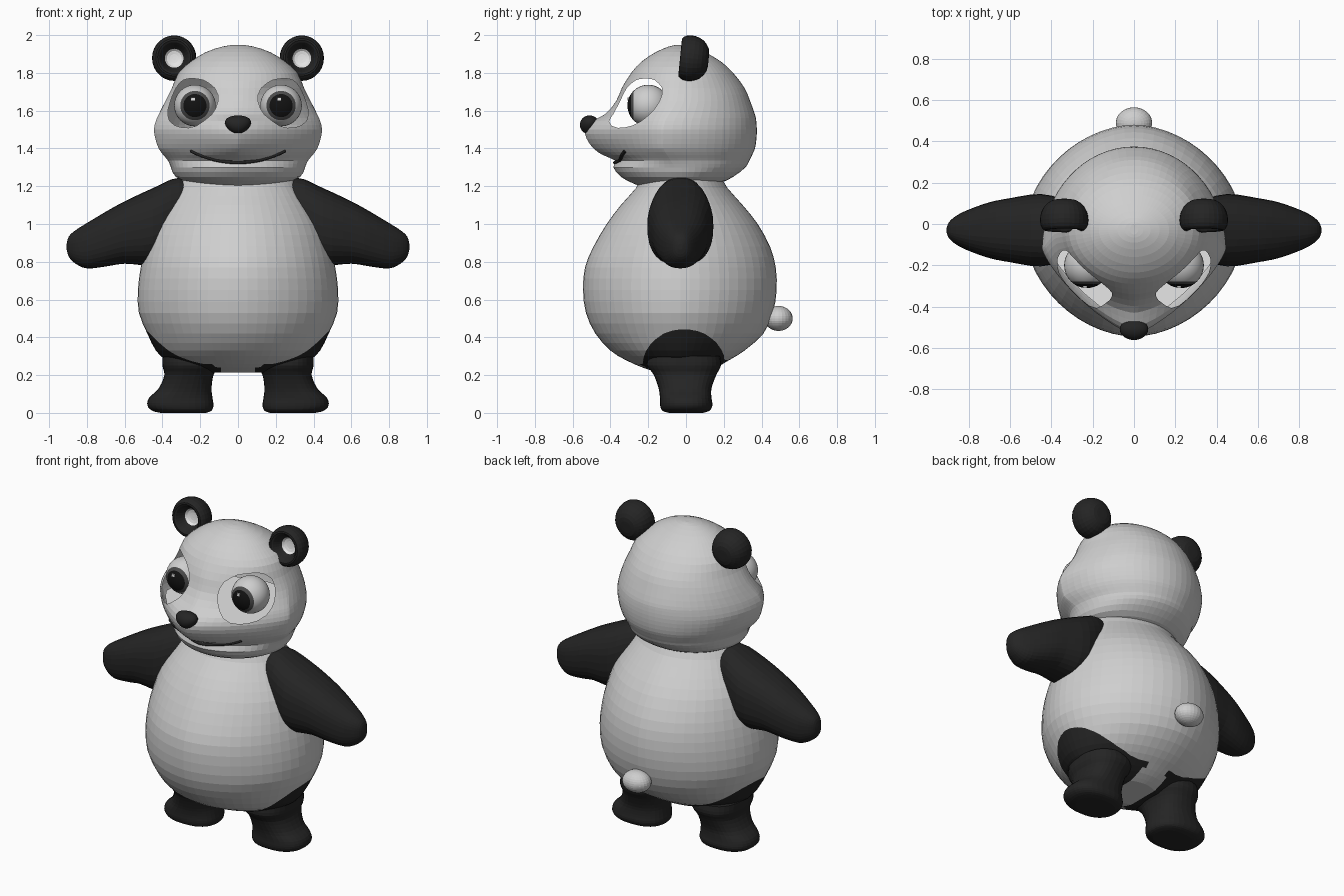
import bpy, bmesh, math
from mathutils import Vector, Matrix
from mathutils.bvhtree import BVHTree

if "Cube" in bpy.data.objects:
    bpy.data.objects.remove(bpy.data.objects["Cube"], do_unlink=True)


def material(name, value):
    m = bpy.data.materials.new(name)
    m.use_nodes = True
    color = (value, value, value, 1)
    m.diffuse_color = color
    bsdf = next(n for n in m.node_tree.nodes if n.type == 'BSDF_PRINCIPLED')
    bsdf.inputs["Base Color"].default_value = color
    return m


LIGHT = material("light fur", 0.62)
DARK = material("dark fur", 0.018)
WHITE = material("white", 0.95)
IRIS = material("iris grey", 0.07)
PUPIL = material("pupil black", 0.006)


def finish(name, bm, mats):
    mesh = bpy.data.meshes.new(name)
    bm.to_mesh(mesh)
    bm.free()
    for m in mats:
        mesh.materials.append(m)
    ob = bpy.data.objects.new(name, mesh)
    bpy.context.collection.objects.link(ob)
    return ob


def resample(rows, k):
    """Smooth spline through the rows, k steps per gap."""
    out = []
    for i in range(len(rows) - 1):
        a, b, c, d = (rows[max(0, min(len(rows) - 1, i + j))] for j in (-1, 0, 1, 2))
        for s in range(k):
            t = s / k
            out.append([q + t * (r - p) / 2 + t * t * (2 * p - 5 * q + 4 * r - w) / 2
                        + t ** 3 * (3 * q - p - 3 * r + w) / 2
                        for p, q, r, w in zip(a, b, c, d)])
    return out + [list(rows[-1])]


def loft(rows, place, sides=48, k=2):
    """Rows: height, u min, u max, v min, v max, v centre, front and back roundness."""
    bm = bmesh.new()
    rings, centres = [], []
    for h, u0, u1, v0, v1, vc, pf, pb in resample(rows, k):
        ring = []
        for i in range(sides):
            t = math.tau * i / sides
            c, s = math.cos(t), math.sin(t)
            e = 2 / (pf if s < 0 else pb)
            u = (u0 + u1) / 2 + (u1 - u0) / 2 * math.copysign(abs(c) ** e, c)
            v = vc + (v1 - vc if s > 0 else v0 - vc) * abs(s) ** e
            ring.append(bm.verts.new(place(u, v, h)))
        rings.append(ring)
        centres.append(place((u0 + u1) / 2, (v0 + v1) / 2, h))
    for a, b in zip(rings, rings[1:]):
        for i in range(sides):
            j = (i + 1) % sides
            bm.faces.new((a[i], a[j], b[j], b[i]))
    for ring, centre in ((rings[0], centres[0]), (rings[-1], centres[-1])):
        tip = bm.verts.new(centre)
        for i in range(sides):
            bm.faces.new((ring[i], ring[(i + 1) % sides], tip))
    bmesh.ops.recalc_face_normals(bm, faces=bm.faces[:])
    return bm


def carve(bm, field):
    """Cut the surface along field = 0 and return the faces inside."""
    values = {v: field(v.co) for v in bm.verts}
    cuts = []
    for e in bm.edges[:]:
        a, b = e.verts
        if values[a] * values[b] < 0:
            t = values[a] / (values[a] - values[b])
            cuts.append(bmesh.utils.edge_split(e, a, t)[1])
    bmesh.ops.connect_verts(bm, verts=cuts)
    return [f for f in bm.faces if field(f.calc_center_median()) < 0]


def ball(centre, scale, segments=24, rings=16, turn=None):
    bm = bmesh.new()
    m = Matrix.Translation(centre) @ Matrix.Diagonal((*scale, 1))
    bmesh.ops.create_uvsphere(bm, u_segments=segments, v_segments=rings, radius=1,
                              matrix=m @ turn if turn else m)
    return bm


def upright(u, v, h):
    return Vector((u, v, h))


# Body: pear-shaped loft, its lower sides coloured as the tops of the legs
body_rows = [  # height, half width, front, back
    (.215, .17, -.15, .1), (.24, .29, -.23, .16), (.28, .38, -.32, .23), (.33, .435, -.4, .31),
    (.42, .48, -.48, .41), (.53, .525, -.53, .46), (.65, .53, -.545, .48), (.77, .515, -.535, .475),
    (.88, .49, -.49, .445), (1, .45, -.42, .38), (1.1, .39, -.345, .3), (1.19, .33, -.265, .22),
    (1.24, .3, -.24, .19), (1.28, .26, -.2, .15)]
bm = loft([(z, -w, w, f, b, -.03, 1.85, 1.85) for z, w, f, b in body_rows], upright, 56)


def leg_top(p):
    dome = ((p.y + .01) / .22) ** 2 + ((p.z - .25) / .195) ** 2 - 1
    return max(dome, .09 - abs(p.x))


for f in carve(bm, leg_top):
    f.material_index = 1
finish("body", bm, [LIGHT, DARK])

# Head: loft with a wedge-shaped muzzle and open eye sockets
head_rows = [  # height, half width, front, back, widest y, front roundness
    (1.19, .08, -.22, 0, -.1, 2), (1.215, .24, -.28, .17, -.05, 2),
    (1.25, .33, -.345, .25, -.05, 1.9), (1.3, .355, -.385, .315, -.06, 1.8),
    (1.335, .37, -.375, .335, -.08, 1.6), (1.365, .395, -.44, .35, -.1, 1.4),
    (1.4, .42, -.49, .365, -.12, 1.3), (1.45, .437, -.525, .373, -.12, 1.3),
    (1.5, .445, -.535, .375, -.12, 1.3), (1.545, .435, -.5, .372, -.11, 1.35),
    (1.58, .42, -.43, .365, -.09, 1.5), (1.65, .385, -.37, .34, -.05, 1.7),
    (1.72, .35, -.34, .31, -.04, 1.8), (1.8, .315, -.29, .25, -.03, 2),
    (1.86, .25, -.235, .185, -.03, 2), (1.91, .17, -.16, .1, -.03, 2),
    (1.94, .08, -.09, .03, -.03, 2), (1.948, .02, -.05, 0, -.03, 2)]
bm = loft([(z, -w, w, f, b, c, p, 2) for z, w, f, b, c, p in head_rows], upright, 64)
surface = BVHTree.FromBMesh(bm)


def socket(p):
    if p.y > 0:
        return 1
    along = .79 * (abs(p.x) - .25) + .61 * (p.y + .27)
    rise = p.z - 1.64 - .1 * along
    return abs(along / .165) ** 2.3 + abs(rise / .13) ** 2.3 - 1


bmesh.ops.delete(bm, geom=carve(bm, socket), context='FACES')
finish("head", bm, [LIGHT])

# White floor inside the head, under the sockets
floor = [(z, -.41, .41, -.49, .3, -.12, 1.3, 2) for z in (1.45, 1.455)]
finish("mouth_floor", loft(floor, upright, 32, 1), [WHITE])

# Nose, narrower below
bm = ball((0, -.51, 1.525), (.078, .052, .05))
for v in bm.verts:
    v.co.x *= .85 + 5 * (v.co.z - 1.525)
for f in bm.faces:
    f.smooth = True
finish("nose", bm, [DARK])

# Smiling mouth line laid on the muzzle
points = []
for i in range(25):
    x = .25 * (i / 12 - 1)
    z = 1.325 + .062 * (x / .25) ** 2
    hit = surface.ray_cast(Vector((x, -1, z)), Vector((0, 1, 0)))[0]
    if hit:
        points.append(hit)
curve = bpy.data.curves.new("mouth", 'CURVE')
curve.dimensions = '3D'
curve.bevel_depth = .009
curve.bevel_resolution = 2
curve.use_fill_caps = True
line = curve.splines.new('POLY')
line.points.add(len(points) - 1)
for p, co in zip(line.points, points):
    p.co = (*co, 1)
curve.materials.append(DARK)
bpy.context.collection.objects.link(bpy.data.objects.new("mouth", curve))

# Tail
finish("tail", ball((0, .49, .5), (.088, .075, .066)), [LIGHT])

arm_rows = [  # reach, top, bottom, half depth
    (.2, 1.18, .95, .1), (.31, 1.245, .86, .14), (.45, 1.19, .785, .175), (.6, 1.12, .79, .155),
    (.7, 1.065, .775, .135), (.8, 1.005, .765, .1), (.86, .967, .79, .07),
    (.895, .935, .825, .04), (.907, .895, .865, .012)]
leg_rows = [  # height, inner, outer, front, back
    (0, .17, .41, -.09, .09), (.012, .14, .455, -.125, .125), (.04, .13, .48, -.137, .14),
    (.08, .135, .47, -.138, .135), (.13, .14, .42, -.145, .135), (.2, .13, .39, -.17, .16),
    (.25, .1, .4, -.205, .185), (.3, .1, .4, -.2, .18)]
ear_rows = [  # depth, radius
    (.12, .02), (.115, .06), (.085, .1), (.04, .119), (-.005, .118), (-.03, .1),
    (-.025, .08), (.01, .06), (.035, .04), (.04, .01)]

for side, s in (("left", 1), ("right", -1)):
    # Arm
    bm = loft([(x, b, t, -.03 - d, -.03 + d, -.03, 2.4, 2.4) for x, t, b, d in arm_rows],
              lambda u, v, h: Vector((s * h, v, u)), 32, 3)
    finish(side + "_arm", bm, [DARK])

    # Leg and foot
    bm = loft([(z, i, o, f, b, 0, 2.4, 2.4) for z, i, o, f, b in leg_rows],
              lambda u, v, h: Vector((s * u, v, h)), 32, 3)
    finish(side + "_leg", bm, [DARK])

    # Cupped ear with a pale centre
    spot = Vector((s * .338, 0, 1.88))
    tilt = Matrix.Rotation(-.1, 3, 'X')
    bm = loft([(d, -r, r, -r, r, 0, 2, 2) for d, r in ear_rows],
              lambda u, v, h: spot + tilt @ Vector((u * .97, h, v)), 28)
    for f in bm.faces:
        c = f.calc_center_median() - spot
        f.material_index = int(math.hypot(c.x, c.z) < .05 and c.y < .065)
    finish(side + "_ear", bm, [DARK, WHITE])

    # Eye, pole forward so iris and pupil follow its rings
    eye = Vector((s * .228, -.2, 1.627))
    bm = ball(eye, (.11, .11, .11), 32, 32, Matrix.Rotation(math.pi / 2, 4, 'X'))
    for f in bm.faces:
        f.smooth = True
        c = f.calc_center_median() - eye
        r = math.hypot(c.x, c.z)
        if c.y < 0:
            f.material_index = 2 if r < .061 else 1 if r < .077 else 0
    finish(side + "_eye", bm, [LIGHT, IRIS, PUPIL])

    # Glint plate
    bm = bmesh.new()
    place = Matrix.Translation(eye + Vector((-.01, -.105, .036)))
    bmesh.ops.create_cube(bm, size=1, matrix=place @ Matrix.Diagonal((.02, .008, .016, 1)))
    finish(side + "_eye_glint", bm, [WHITE])
